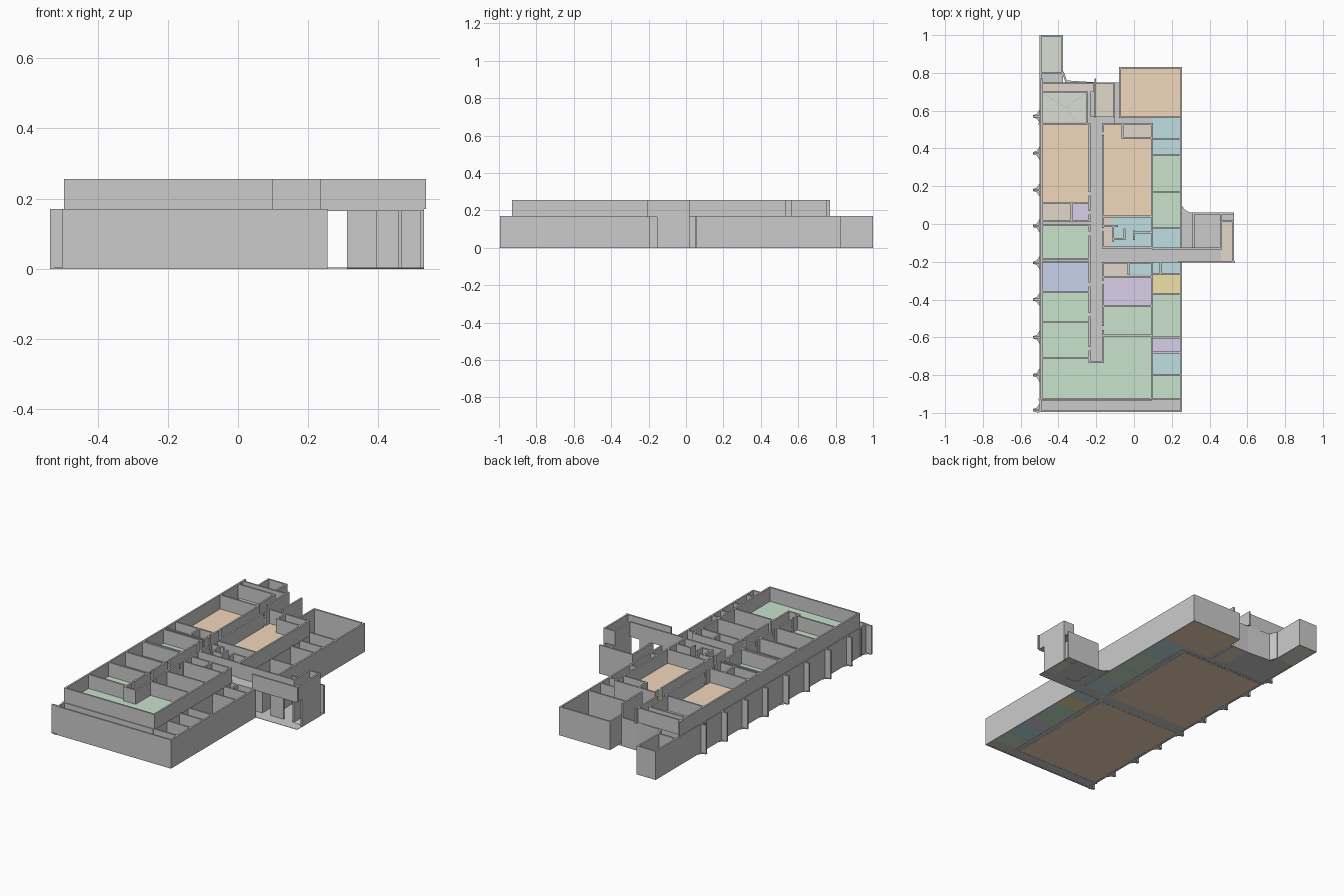
import bpy, bmesh, math

H, TOP, T = 0.17, 0.256, 0.010      # storey line, upper wall top, wall thickness
COL = dict(green=(.58, .76, .60), orange=(.88, .68, .50), blue=(.53, .735, .765),
           lilac=(.69, .63, .825), yellow=(.87, .75, .40), slate=(.58, .654, .825),
           tan=(.75, .678, .587), sage=(.69, .74, .645))
parts, mats = {}, {}
for n, c in COL.items():
    mats[n] = bpy.data.materials.new(n)
    mats[n].diffuse_color = (*c, 1)


def bm_for(name):
    return parts.setdefault(name, bmesh.new())


def prism(name, pts, z0, z1):
    """Extrude a plan outline (counter-clockwise) between two heights."""
    bm = bm_for(name)
    lo = [bm.verts.new((x, y, z0)) for x, y in pts]
    hi = [bm.verts.new((x, y, z1)) for x, y in pts]
    bm.faces.new(lo[::-1])
    bm.faces.new(hi)
    n = len(pts)
    for i in range(n):
        j = (i + 1) % n
        bm.faces.new((lo[i], lo[j], hi[j], hi[i]))


def slab(name, x0, x1, y0, y1, z0, z1):
    prism(name, [(x0, y0), (x1, y0), (x1, y1), (x0, y1)], z0, z1)


def wall(name, x0, y0, x1, y1, z0=0.0, z1=H):
    """Wall of even thickness along a centre line."""
    d = math.hypot(x1 - x0, y1 - y0)
    ux, uy = (x1 - x0) / d * T / 2, (y1 - y0) / d * T / 2
    x0, y0, x1, y1 = x0 - ux, y0 - uy, x1 + ux, y1 + uy
    prism(name, [(x0 + uy, y0 - ux), (x1 + uy, y1 - ux),
                 (x1 - uy, y1 + ux), (x0 - uy, y0 + ux)], z0, z1)


def low(*p):
    wall("lower_walls", *p)


def up(*p):
    wall("upper_walls", *p, H, TOP)


def floor(col, x0, x1, y0, y1, upper=True):
    z = H - .001 if upper else 0
    slab(("upper_floor_" if upper else "lower_floor_") + col, x0, x1, y0, y1, z, z + .004)


def column(x0, x1, ys, cols, upper):
    """Row of rooms along y: coloured floors split by cross walls."""
    for a, b, c in zip(ys, ys[1:], cols):
        if c:
            floor(c, x0, x1, a, b, upper)
    for y in ys:
        (up if upper else low)(x0, y, x1, y)


def doored(x, y0, y1, doors):
    """Upper wall along y with door gaps."""
    a = y0
    for d in doors:
        up(x, a, x, d - .015)
        a = d + .015
    up(x, a, x, y1)


# grey base plates and the intermediate deck
slab("base_plate", -.50, .25, -.995, .57, .001, .003)
slab("base_plate", -.50, -.08, .57, .75, .001, .003)
slab("base_plate", -.50, -.375, .75, .80, .001, .003)
slab("base_plate", .25, .53, -.20, .06, .001, .003)
slab("upper_deck", -.50, .10, -.93, .53, H - .005, H)
slab("upper_deck", -.495, -.23, .53, .745, H - .005, H)
slab("upper_deck", -.23, -.10, .53, .57, H - .005, H)
slab("upper_deck", .10, .53, -.205, -.13, H - .005, H)

# curved floor fillet beside the entrance wing
fil = [(.25, .06), (.31, .06)]
fil += [(.31 - .06 * math.sin(a), .12 - .06 * math.cos(a))
        for a in [i * math.pi / 12 for i in range(1, 7)]]
prism("base_plate", fil, .001, .003)

# lower storey: halls under the deck
floor("orange", -.48, .065, -.92, -.205, False)
floor("orange", -.48, .065, -.13, .52, False)
low(.09, -.93, .09, -.20)
low(.09, -.13, .09, .53)
for y in (-.93, .53):
    low(-.50, y, .09, y)

# lower storey: east strip of rooms, open to the sky
column(.10, .25, [-.925, -.80, -.68, -.60, -.37, -.265, -.20],
       ["green", "blue", "lilac", "green", "yellow", "blue"], False)
column(.10, .25, [-.13, -.02, .17, .365, .45, .565],
       ["blue", "green", "green", "blue", "blue"], False)
low(.14, -.265, .14, -.20)

# lower storey: outer shell
low(-.495, -.99, .25, -.99)
low(.25, -.99, .25, -.205)
low(.25, -.13, .25, .825)
low(-.495, -.99, -.495, .80)
floor("orange", -.075, .25, .57, .825, False)
low(-.075, .825, .25, .825)
low(-.075, .57, -.075, .825)
low(-.075, .565, .10, .565)

# north lobby and the open pen at the north-west corner
floor("tan", -.20, -.11, .57, .74, False)
for x in (-.205, -.105):
    low(x, .57, x, .745)
low(-.205, .745, -.105, .745)
low(-.36, .755, -.205, .745)
low(-.375, .80, -.36, .755)
floor("sage", -.50, -.375, .80, .995, False)
for y in (.80, .995):
    low(-.495, y, -.38, y)
for x in (-.495, -.38):
    low(x, .80, x, .995)

# upper storey: perimeter
up(-.49, -.925, .09, -.925)
up(-.49, -.925, -.49, .765)
up(.095, -.925, .095, -.205)
up(.095, -.125, .095, .53)

# upper storey: west rooms, corridor and inner rooms
column(-.485, -.235, [-.71, -.52, -.36, -.20], ["green", "green", "slate"], True)
column(-.485, -.235, [-.185, -.005], ["green"], True)
column(-.485, -.235, [.015, .11, .53], ["tan", "orange"], True)
floor("lilac", -.33, -.235, .017, .108)
slab("upper_floor_lilac", -.33, -.235, .02, .105, H, H + .005)
up(-.33, .015, -.33, .11)
doored(-.235, -.71, -.005, [-.66, -.48, -.32, -.05])
doored(-.235, .015, .53, [.06, .16])
column(-.16, .09, [-.59, -.435, -.28], ["green", "lilac"], True)
column(-.16, .09, [.04, .53], ["orange"], True)
doored(-.165, -.59, -.205, [-.55, -.31])
doored(-.165, -.125, .53, [-.03, .48])
floor("green", -.485, -.235, -.92, -.71)
floor("green", -.235, -.165, -.92, -.73)
floor("green", -.165, .09, -.92, -.59)
up(-.235, -.73, -.165, -.73)
up(-.235, -.73, -.235, -.71)
up(-.165, -.73, -.165, -.59)

# upper storey: service core around the cross corridor
floor("tan", -.16, -.03, -.275, -.205)
floor("blue", -.03, .09, -.265, -.205)
floor("tan", -.16, -.11, -.125, .04)
floor("blue", -.11, .09, -.125, .04)
for y in (-.205, -.125):
    up(-.16, y, .09, y)
for p in ((-.03, -.265, -.03, -.205), (-.11, -.09, -.11, -.01), (-.11, -.08, -.05, -.08),
          (0, -.08, 0, -.04), (0, -.045, .09, -.045), (-.16, -.01, -.09, -.01),
          (-.05, -.08, -.05, -.03), (-.06, .455, .09, .455), (-.06, .455, -.06, .53)):
    up(*p)
floor("tan", -.06, .09, .46, .53)
slab("upper_floor_tan", -.055, .09, .46, .525, H, H + .005)

# upper storey: braced stair hall at the north end
floor("sage", -.485, -.255, .54, .695)
floor("tan", -.485, -.215, .70, .74)
up(-.485, .70, -.25, .70)
up(-.25, .535, -.25, .70)
up(-.49, .745, -.215, .745)
up(-.205, .57, -.205, .765)
up(-.105, .57, -.105, .745)
for p in ((-.48, .69, -.36, .615), (-.36, .615, -.26, .69), (-.36, .615, -.31, .545)):
    x0, y0, x1, y1 = p
    d = .003
    prism("brace_lines", [(x0, y0 - d), (x1, y1 - d), (x1, y1 + d), (x0, y0 + d)],
          H + .002, H + .004)

# entrance wing: bridge parapets, stair end and lower hall walls
up(.24, -.20, .53, -.20)
up(.10, -.13, .45, -.13)
up(.525, -.20, .525, .015)
up(.46, .015, .525, .015)
up(.46, -.13, .46, .015)
low(.525, -.15, .525, .015)
low(.46, -.13, .46, .055)
low(.315, .055, .525, .055)
low(.315, -.13, .315, .055)
low(.315, -.13, .39, -.13)
floor("tan", .46, .52, -.14, .015, False)
slab("upper_floor_tan", .46, .52, -.195, .01, H - .001, H + .003)

# west fins with flared feet
for y in (.57, .375, .18, -.01, -.205, -.40, -.60, -.80, -.985):
    slab("west_fins", -.535, -.49, y - .005, y + .005, 0, H)
    b = max(y - .035, -.998)
    prism("fin_feet", [(-.535, y - .006), (-.515, max(y - .012, -.998)), (-.50, b),
                       (-.50, y + .035), (-.515, y + .012), (-.535, y + .006)], 0, .003)

# turn every collected mesh into an object
for name, bm in parts.items():
    bmesh.ops.recalc_face_normals(bm, faces=bm.faces)
    me = bpy.data.meshes.new(name)
    bm.to_mesh(me)
    bm.free()
    ob = bpy.data.objects.new(name, me)
    bpy.context.collection.objects.link(ob)
    key = name.split("_")[-1]
    if "_floor_" in name and key in mats:
        me.materials.append(mats[key])
